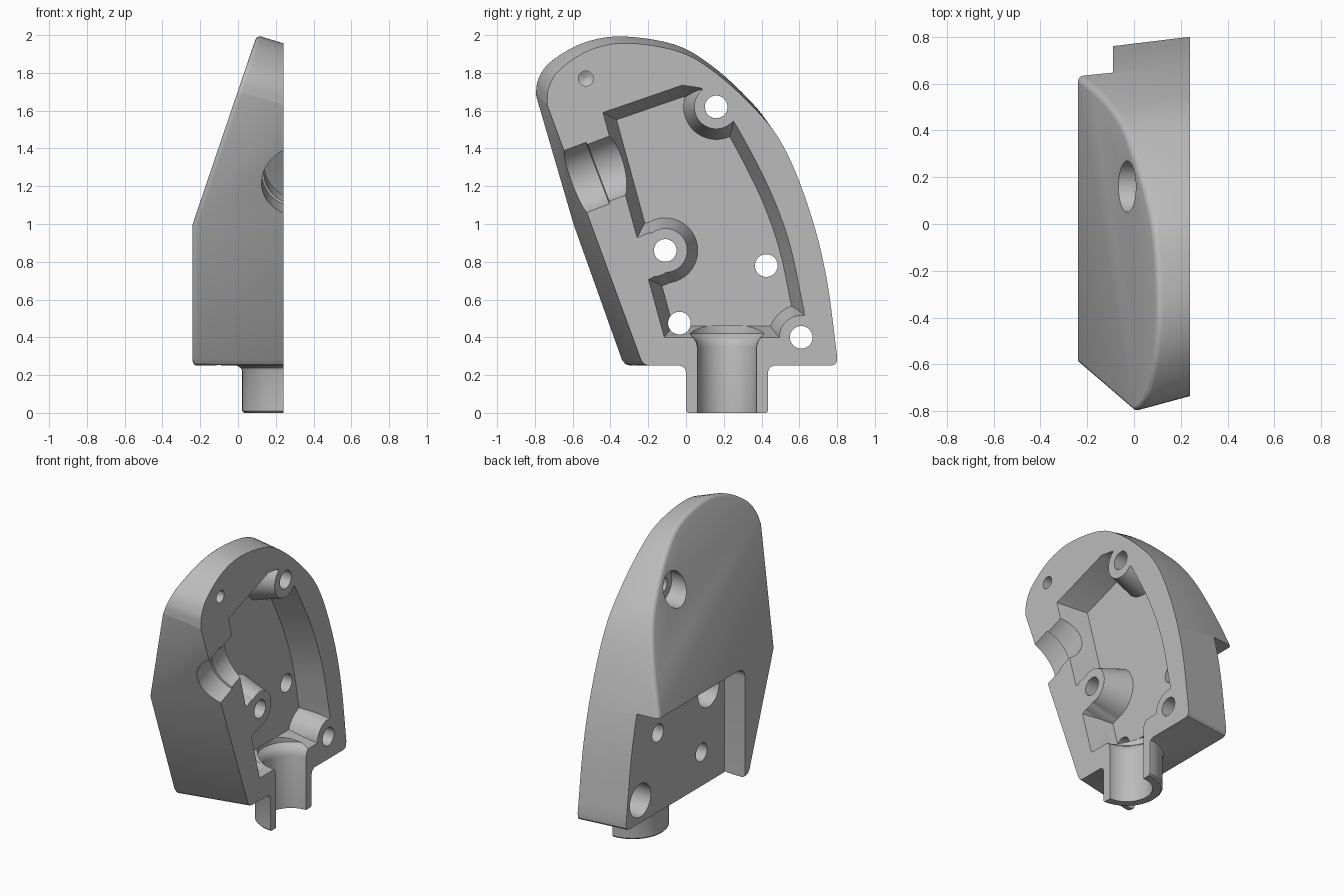
import bpy, bmesh, math
from mathutils import Vector

if "Cube" in bpy.data.objects:
    bpy.data.objects.remove(bpy.data.objects["Cube"])

PART = 0.24    # parting plane
FLOOR = 0.06   # cavity floor
OUT = 0.30     # overshoot past the parting plane

grey = bpy.data.materials.new("grey_plastic")
grey.diffuse_color = (0.5, 0.5, 0.5, 1)
grey.use_nodes = True
grey.node_tree.nodes["Principled BSDF"].inputs["Base Color"].default_value = grey.diffuse_color


def make(name, bm):
    bmesh.ops.recalc_face_normals(bm, faces=bm.faces)
    me = bpy.data.meshes.new(name)
    bm.to_mesh(me)
    bm.free()
    me.materials.append(grey)
    ob = bpy.data.objects.new(name, me)
    bpy.context.collection.objects.link(ob)
    return ob


def loft_bm(rings):
    bm = bmesh.new()
    vs = [[bm.verts.new(p) for p in r] for r in rings]
    n = len(vs[0])
    for a, b in zip(vs, vs[1:]):
        for i in range(n):
            j = (i + 1) % n
            bm.faces.new((a[i], a[j], b[j], b[i]))
    bm.faces.new(vs[0])
    bm.faces.new(vs[-1])
    bmesh.ops.recalc_face_normals(bm, faces=bm.faces)
    return bm


def turned(name, stations, n=48):
    """Round solid through (centre, radius) stations on a straight axis."""
    axis = (Vector(stations[-1][0]) - Vector(stations[0][0])).normalized()
    u = axis.orthogonal().normalized()
    v = axis.cross(u)
    ang = [2 * math.pi * (i + 0.5) / n for i in range(n)]
    return make(name, loft_bm([[Vector(c) + r * (math.cos(a) * u + math.sin(a) * v)
                                for a in ang] for c, r in stations]))


def prism(name, prof, x0, x1):
    return make(name, loft_bm([[(x, y, z) for y, z in prof] for x in (x0, x1)]))


def boolean(target, tool, op='DIFFERENCE'):
    m = target.modifiers.new("bool", 'BOOLEAN')
    m.operation, m.solver, m.object = op, 'EXACT', tool
    bpy.context.view_layer.objects.active = target
    bpy.ops.object.modifier_apply(modifier=m.name)
    bpy.data.objects.remove(tool)


def spline(pts, k):
    """Catmull-Rom curve through the points."""
    P = [Vector(p) for p in pts]
    P = [2 * P[0] - P[1]] + P + [2 * P[-1] - P[-2]]
    out = []
    for a, b, c, d in zip(P, P[1:], P[2:], P[3:]):
        for i in range(k):
            t = i / k
            out.append(0.5 * (2 * b + (c - a) * t + (2 * a - 5 * b + 4 * c - d) * t * t
                              + (3 * b - a - 3 * c + d) * t ** 3))
    return out + [P[-2]]


def inset(poly, d):
    """Offset a clockwise polygon inwards with mitred corners."""
    out = []
    n = len(poly)
    for i in range(n):
        p = Vector(poly[i])
        e0 = (p - Vector(poly[i - 1])).normalized()
        e1 = (Vector(poly[(i + 1) % n]) - p).normalized()
        n0, n1 = Vector((e0.y, -e0.x)), Vector((e1.y, -e1.x))
        out.append(p + (n0 + n1) * d / (1 + n0.dot(n1)))
    return out


# Body: drafted outline, cut by the sloping upper back
arc = spline([(-.735, 1.63), (-.727, 1.72), (-.67, 1.815), (-.51, 1.92), (-.31, 1.957),
              (-.03, 1.91), (.17, 1.79), (.365, 1.61), (.49, 1.455), (.59, 1.25),
              (.685, .97), (.75, .68), (.80, .30)], 5)
outline = [Vector(p) for p in [(-.195, .25), (-.22, .257), (-.238, .28)]]
outline += arc + [Vector(p) for p in [(.798, .27), (.788, .256), (.77, .25)]]


def section(x):
    t = PART - x
    return [(x, p.x + t * (-.2 + .098 * p.x), p.y + t * .176 * (p.y - .25)) for p in outline]


bm = loft_bm([section(OUT), section(-.24)])
slope = Vector((-1, 0, .34)).normalized()
cut = bmesh.ops.bisect_plane(bm, geom=bm.verts[:] + bm.edges[:] + bm.faces[:], dist=1e-5,
                             plane_co=(-.24, 0, 1), plane_no=slope, clear_outer=True)
bmesh.ops.holes_fill(bm, edges=[e for e in cut['geom_cut'] if isinstance(e, bmesh.types.BMEdge)])
bmesh.ops.recalc_face_normals(bm, faces=bm.faces)
bm.normal_update()


def is_back(f):
    return f.normal.x < -.9


rim = [e for e in bm.edges if len(e.link_faces) == 2
       and is_back(e.link_faces[0]) != is_back(e.link_faces[1])]
bmesh.ops.bevel(bm, geom=rim, offset=.025, segments=4, profile=.5, affect='EDGES')
body = make("grip_half_shell", bm)

# Cable socket below the body
SY = .217
boolean(body, turned("socket", [((PART, SY, z), r) for z, r in [
    (0, .208), (.01, .218), (.22, .218), (.238, .225), (.252, .25), (.33, .25)]], 64), 'UNION')

# Flat parting face
boolean(body, prism("parting_cutter", [(-2, -1), (-2, 3), (2, 3), (2, -1)], PART, 1))

# Stepped recess on the lower back, with one rounded corner
corner = [(-.21 - .07 * math.cos(a), .92 + .07 * math.sin(a))
          for a in [math.pi / 2 * i / 8 for i in range(9)]]
boolean(body, prism("recess_cutter", [(-.28, -.2)] + corner + [(1.3, .99), (1.3, -.2)], -.6, -.09))

# Cavity with sloping walls
right_wall = spline([(.20, 1.62), (.29, 1.48), (.444, 1.18), (.55, .89), (.625, .54)], 5)
plan = [(-.115, .40), (-.44, 1.59), (-.02, 1.735), (.08, 1.72)] + right_wall + [(.635, .40)]
cavity = make("cavity_cutter", loft_bm([
    [(FLOOR, p.x, p.y) for p in inset(plan, .06)],
    [(OUT, p.x, p.y) for p in inset(plan, -.02)]]))

# Screw bosses left standing in the cavity, each run into the nearest wall
bosses = [(.16, 1.62), (-.11, .86), (.61, .40)]
for (y, z), (dy, dz) in zip(bosses, [(.09, .09), (-.13, -.045), (.1, -.05)]):
    for k in (0, .5, 1):
        boolean(cavity, turned("boss", [((.02, y + k * dy, z + k * dz), .185),
                                        ((.34, y + k * dy, z + k * dz), .085)]))
boolean(body, cavity)

# Socket bore, flared where it enters the cavity
boolean(body, turned("bore_cutter", [((PART, SY, z), r) for z, r in [
    (-.1, .157), (.35, .157), (.38, .165), (.40, .18), (.42, .205), (.46, .205)]], 64))

# Side port through the front wall, in two diameters
d = Vector((0, .935, .355))
c = Vector((.315, -.585, 1.225))
boolean(body, turned("port_cutter", [(c - .3 * d, .19), (c + .125 * d, .19),
                                     (c + .13 * d, .178), (c + .32 * d, .178)], 64))

# Screw holes
for y, z in bosses + [(.425, .78), (-.035, .475)]:
    boolean(body, turned("hole_cutter", [((-.5, y, z), .06), ((.5, y, z), .06)], 32))

# Counterbores for the screw heads
for y, z in bosses:
    boolean(body, turned("counterbore_cutter", [((-.5, y, z), .11), ((.07, y, z), .11)], 40))

# Blind locating hole
boolean(body, turned("dimple_cutter", [((.3, -.53, 1.77), .04), ((.17, -.53, 1.77), .04),
                                       ((.15, -.53, 1.77), .004)], 24))

# Smooth curves, keep edges sharp
bpy.ops.object.select_all(action='DESELECT')
body.select_set(True)
bpy.context.view_layer.objects.active = body
bpy.ops.object.shade_smooth_by_angle(angle=math.radians(30))
